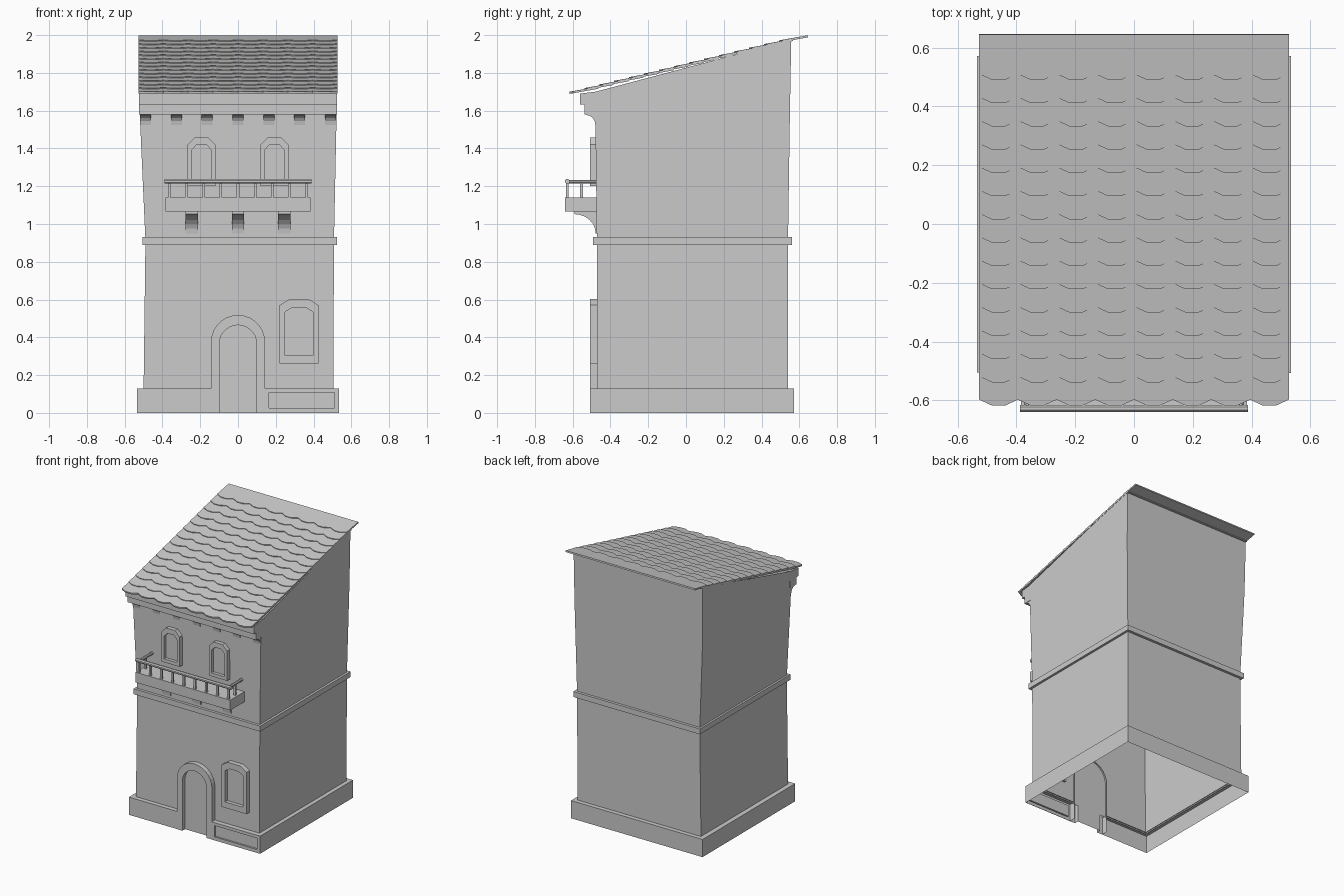
import bpy, bmesh
from math import sin, cos, pi

if "Cube" in bpy.data.objects:
    bpy.data.objects.remove(bpy.data.objects["Cube"])


def make(name, verts, faces, fix=True):
    bm = bmesh.new()
    vs = [bm.verts.new(v) for v in verts]
    for f in faces:
        bm.faces.new([vs[i] for i in f])
    if fix:
        bmesh.ops.recalc_face_normals(bm, faces=bm.faces)
    me = bpy.data.meshes.new(name)
    bm.to_mesh(me)
    bm.free()
    ob = bpy.data.objects.new(name, me)
    bpy.context.collection.objects.link(ob)
    return ob


def box(name, x0, x1, y0, y1, z0, z1):
    return prism(name, [(y0, z0), (y1, z0), (y1, z1), (y0, z1)], x0, x1)


def prism(name, prof, x0, x1):
    """Extrude a (y, z) profile along x."""
    n = len(prof)
    v = [(x, y, z) for x in (x0, x1) for y, z in prof]
    f = [(i, (i + 1) % n, n + (i + 1) % n, n + i) for i in range(n)]
    return make(name, v, f + [tuple(range(n)), tuple(range(n, 2 * n))])


def loft(name, rings):
    """Open-ended four-sided shell through rings (xl, xr, yf, yb, zf, zb)."""
    v, f = [], []
    for xl, xr, yf, yb, zf, zb in rings:
        v += [(xl, yf, zf), (xr, yf, zf), (xr, yb, zb), (xl, yb, zb)]
    for r in range(len(rings) - 1):
        for i in range(4):
            j = (i + 1) % 4
            f.append((4*r + i, 4*r + j, 4*r + 4 + j, 4*r + 4 + i))
    return make(name, v, f)


def framed(name, outer, inner, y_wall, y_front, y_panel, open_bottom=False):
    """Raised frame with a set-back panel; outlines are (x, z) starting bottom left."""
    n = len(outer)
    v = []
    for pts, y in ((outer, y_wall), (outer, y_front), (inner, y_front), (inner, y_panel)):
        v += [(x, y, z) for x, z in pts]
    f = [tuple(range(3 * n, 4 * n))]
    for k in range(3):
        for i in range(n - 1 if open_bottom else n):
            j = (i + 1) % n
            f.append((k*n + i, k*n + j, k*n + n + j, k*n + n + i))
    return make(name, v, f)


def clipped_arch(cx, hw, z0, zs, zt):
    return [(cx - hw, z0), (cx - hw, zs), (cx - hw * .5, zt),
            (cx + hw * .5, zt), (cx + hw, zs), (cx + hw, z0)]


def round_arch(r, zs, n=14):
    arc = [(-r * cos(pi * i / n), zs + r * sin(pi * i / n)) for i in range(n + 1)]
    return [(-r, 0)] + arc + [(r, 0)]


def cove(y0, y1, z0, z1, n=6):
    """Concave bracket profile, y0 is the projecting tip."""
    arc = [(y0 + (y1 - y0) * sin(pi / 2 * i / n), z0 + (z1 - z0) * .88 * cos(pi / 2 * i / n))
           for i in range(n + 1)]
    return [(y0, z1)] + arc + [(y1 + .03, z0), (y1 + .03, z1)]


def rod(name, a, b, axis, r, sides=8):
    """Round rod along x or y between two points."""
    v = []
    for p in (a, b):
        for i in range(sides):
            c, s = r * cos(2*pi*(i + .5)/sides), r * sin(2*pi*(i + .5)/sides)
            v.append((p[0], p[1] + c, p[2] + s) if axis == 'x' else (p[0] + c, p[1], p[2] + s))
    n = sides
    f = [(i, (i + 1) % n, n + (i + 1) % n, n + i) for i in range(n)]
    return make(name, v, f + [tuple(range(n)), tuple(range(n, 2 * n))])


# Walls, slightly flared towards the top, open inside
loft("walls", [(-.50, .505, -.472, .54, .12, .12),
               (-.49, .508, -.472, .54, .91, .91),
               (-.52, .522, -.48, .55, 1.58, 1.58),
               (-.525, .525, -.48, .557, 1.70, 1.975)])

# String course between the storeys
loft("string_course", [(-.48, .50, -.46, .53, .89, .89), (-.505, .525, -.492, .56, .89, .89),
                       (-.505, .525, -.492, .56, .93, .93), (-.48, .50, -.46, .53, .93, .93)])

# Plinth skirt: plan outline broken at the doorway
path = [(-.14, -.505), (-.535, -.505), (-.535, .572), (.535, .572), (.535, -.505), (.14, -.505)]
inner = [(-.14, -.465), (-.495, -.465), (-.495, .535), (.495, .535), (.495, -.465), (.14, -.465)]
verts = [(x, y, 0) for x, y in path] + [(x, y, .13) for x, y in path] + [(x, y, .13) for x, y in inner]
pl = [(k + i, k + i + 1, k + 7 + i, k + 6 + i) for k in (0, 6) for i in range(5)]
del pl[4]  # right front face is replaced by the panelled piece
make("plinth", verts, pl)
framed("plinth_panel", [(.14, 0), (.14, .13), (.535, .13), (.535, 0)],
       [(.165, .025), (.165, .108), (.512, .108), (.512, .025)], -.505, -.508, -.495)

# Door and windows
framed("door", round_arch(.143, .375), round_arch(.098, .367), -.46, -.507, -.476, True)
framed("lower_window", clipped_arch(.323, .103, .262, .57, .602),
       clipped_arch(.323, .073, .305, .535, .557), -.46, -.507, -.48)
for s, side in ((-1, "left"), (1, "right")):
    framed("upper_window_" + side, clipped_arch(s * .193, .074, 1.20, 1.42, 1.457),
           clipped_arch(s * .193, .053, 1.225, 1.39, 1.42), -.465, -.508, -.485)

# Balcony slab with brackets
box("balcony_slab", -.385, .385, -.64, -.465, 1.065, 1.14)
for x in (-.245, 0, .245):
    prism("balcony_bracket", cove(-.59, -.478, .95, 1.066), x - .032, x + .032)

# Balcony railing
for i in range(9):
    x = -.364 + .091 * i
    box("baluster", x - .007, x + .007, -.635, -.621, 1.135, 1.22)
rod("front_rail", (-.388, -.628, 1.226), (.388, -.628, 1.226), 'x', .0135)
for s in (-1, 1):
    x = s * .364
    box("side_baluster", x - .007, x + .007, -.56, -.546, 1.135, 1.22)
    rod("side_rail", (x, -.628, 1.224), (x, -.465, 1.224), 'y', .011)

# Cornice under the eaves with small coved brackets
prism("cornice", [(-.46, 1.58), (-.538, 1.58), (-.538, 1.632), (-.562, 1.632),
                  (-.562, 1.69), (-.46, 1.703)], -.523, .523)
for i in range(7):
    x = -.49 + .49 / 3 * i
    prism("eaves_bracket", cove(-.53, -.48, 1.525, 1.585, 4), x - .029, x + .029)

# Roof: overlapping rows of scalloped tiles
ROWS, COLS, W = 15, 8, 1.054
verts, faces = [], []
for r in range(ROWS):
    y, z = -.598 + .0792 * r, 1.703 + .0194 * r
    start = len(verts)
    xs = [(c + t, d) for c in range(COLS) for t, d in ((0, 0), (.33, -.02), (.67, -.02))] + [(COLS, 0)]
    for t, d in xs:
        x = -W / 2 + W * t / COLS
        verts += [(x, y + d, z + d * .14), (x, y + .134, z + .0245)]
    for i in range(len(xs) - 1):
        a = start + 2 * i
        faces.append((a, a + 2, a + 3, a + 1))
roof = make("roof_tiles", verts, faces, fix=False)
m = roof.modifiers.new("thickness", 'SOLIDIFY')
m.thickness, m.offset = .011, -1
